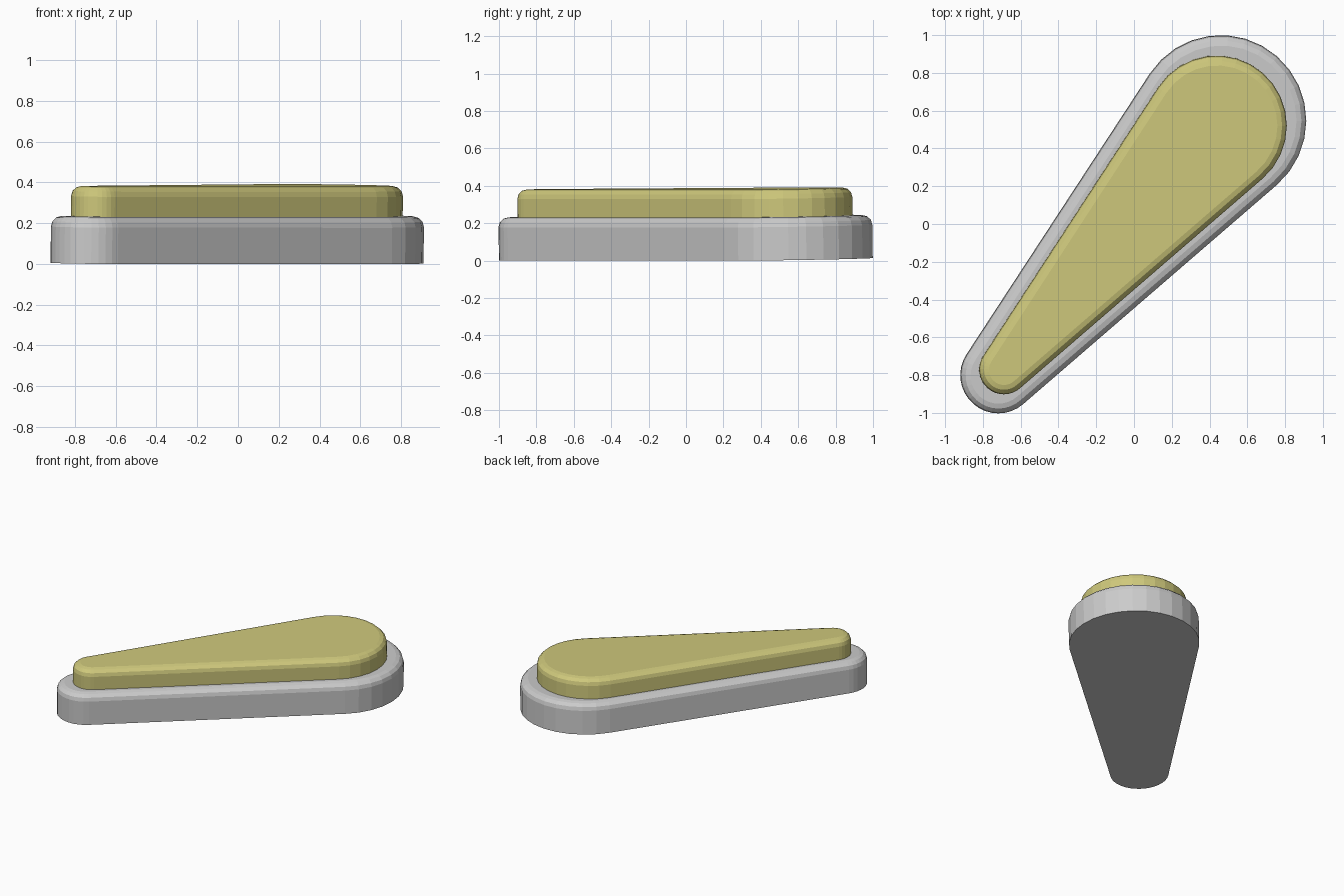
import bpy, bmesh, math
from mathutils import Matrix, Vector

if "Cube" in bpy.data.objects:
    bpy.data.objects.remove(bpy.data.objects["Cube"])


def teardrop(big, r1, small, r2, steps=16):
    """Outline around two circles joined by their outer tangents."""
    b, s = Vector(big), Vector(small)
    d = b - s
    axis = math.atan2(d.y, d.x)
    half = math.pi / 2 + math.asin((r1 - r2) / d.length)
    pts = []
    for i in range(steps + 1):
        a = axis - half + 2 * half * i / steps
        pts.append(b + r1 * Vector((math.cos(a), math.sin(a))))
    rest = 2 * math.pi - 2 * half
    for i in range(steps + 1):
        a = axis + half + rest * i / steps
        pts.append(s + r2 * Vector((math.cos(a), math.sin(a))))
    return pts


# The whole model leans slightly about its lower right edge
tilt = Matrix.Translation((0, 0, 0.006)) @ Matrix.Rotation(
    0.019, 4, Vector((0.756, 0.655, 0)))


def slab(name, outline, z0, z1, bevel, colour=None):
    bm = bmesh.new()
    bottom = bm.faces.new([bm.verts.new((p.x, p.y, z0)) for p in outline])
    ext = bmesh.ops.extrude_face_region(bm, geom=[bottom], use_keep_orig=True)
    top_verts = [v for v in ext["geom"] if isinstance(v, bmesh.types.BMVert)]
    bmesh.ops.translate(bm, verts=top_verts, vec=(0, 0, z1 - z0))
    rim = [e for e in bm.edges if all(v.co.z > z1 - 1e-4 for v in e.verts)]
    bmesh.ops.bevel(bm, geom=rim, offset=bevel, segments=3, profile=0.5,
                    affect='EDGES', clamp_overlap=True)
    bmesh.ops.recalc_face_normals(bm, faces=bm.faces)
    bm.transform(tilt)
    me = bpy.data.meshes.new(name)
    bm.to_mesh(me)
    bm.free()
    ob = bpy.data.objects.new(name, me)
    bpy.context.collection.objects.link(ob)
    if colour:
        mat = bpy.data.materials.new(name + "_colour")
        mat.diffuse_color = colour
        mat.use_nodes = True
        mat.node_tree.nodes["Principled BSDF"].inputs["Base Color"].default_value = mat.diffuse_color
        me.materials.append(mat)
    return ob


# Grey lower body
slab("base", teardrop((0.46, 0.55), 0.45, (-0.72, -0.80), 0.20),
     0.0, 0.23, 0.052)
# Yellow raised pad
slab("raised_pad", teardrop((0.435, 0.525), 0.37, (-0.693, -0.767), 0.13),
     0.225, 0.378, 0.05, (0.62, 0.58, 0.20, 1))
